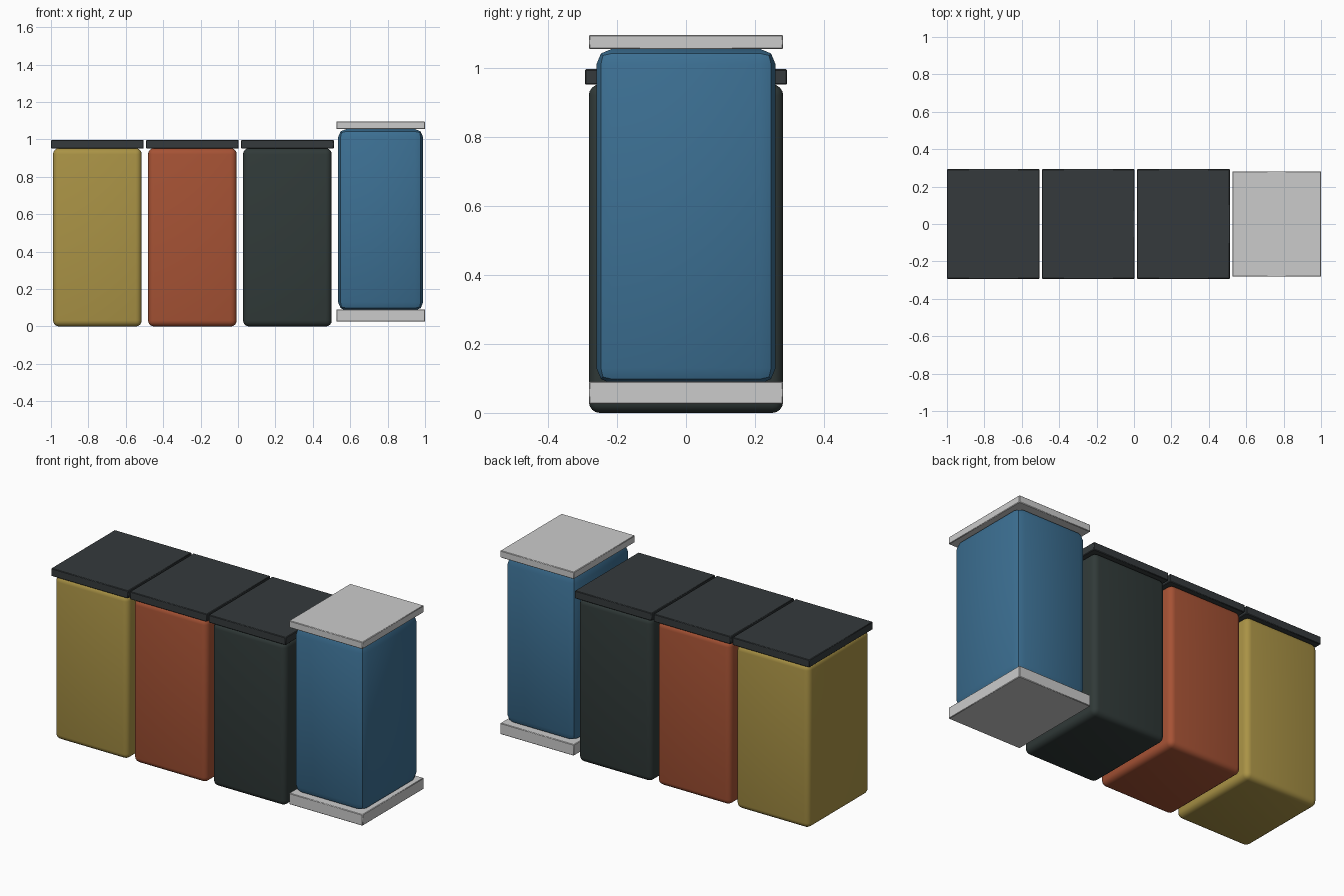
import bpy, math

if "Cube" in bpy.data.objects:
    bpy.data.objects.remove(bpy.data.objects["Cube"])


def material(name, rgb):
    m = bpy.data.materials.new(name)
    m.diffuse_color = (*rgb, 1)
    m.use_nodes = True
    m.node_tree.nodes["Principled BSDF"].inputs["Base Color"].default_value = m.diffuse_color
    return m


def box(name, x, y, z, bevel, segments, mat=None):
    """Bevelled box from x and z ranges and a half depth y."""
    bpy.ops.mesh.primitive_cube_add(
        size=1, location=((x[0] + x[1]) / 2, 0, (z[0] + z[1]) / 2))
    ob = bpy.context.object
    ob.name = name
    ob.scale = (x[1] - x[0], 2 * y, z[1] - z[0])
    bpy.ops.object.transform_apply(location=False, rotation=False, scale=True)
    mod = ob.modifiers.new("rounding", 'BEVEL')
    mod.width = bevel
    mod.segments = segments
    bpy.ops.object.modifier_apply(modifier=mod.name)
    bpy.ops.object.shade_smooth_by_angle(angle=math.radians(40))
    if mat:
        ob.data.materials.append(mat)
    return ob


yellow = material("yellow", (0.40, 0.29, 0.06))
red = material("red", (0.38, 0.085, 0.035))
dark = material("dark", (0.03, 0.042, 0.04))
blue = material("blue", (0.045, 0.16, 0.29))
lid_dark = material("lid_dark", (0.035, 0.042, 0.045))

# Three wheelless bins with flat overhanging lids
for i, (colour, mat) in enumerate((("yellow", yellow), ("red", red), ("dark", dark))):
    cx = -0.752 + 0.508 * i
    box(colour + "_bin", (cx - 0.237, cx + 0.237), 0.282, (0, 0.953), 0.032, 4, mat)
    box(colour + "_bin_lid", (cx - 0.248, cx + 0.248), 0.293, (0.952, 0.997), 0.003, 1, lid_dark)

# Taller blue container between grey plates
box("blue_container", (0.535, 0.990), 0.260, (0.085, 1.056), 0.045, 2, blue)
box("container_base", (0.526, 1.0), 0.282, (0.026, 0.091), 0.003, 1)
box("container_top", (0.526, 1.0), 0.282, (1.055, 1.096), 0.003, 1)
